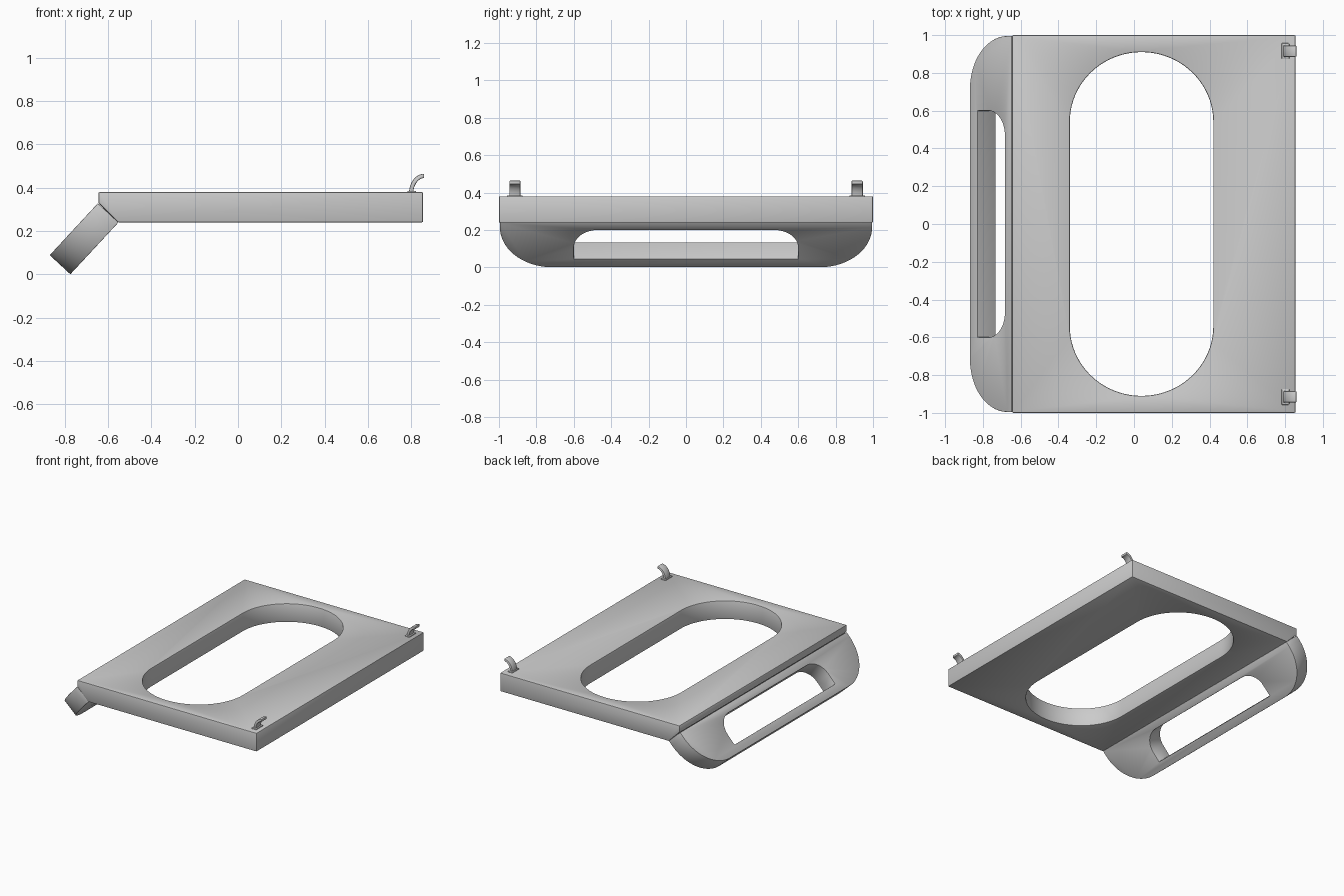
import bpy, bmesh
from math import sin, cos, radians
from mathutils import Matrix, Vector

if "Cube" in bpy.data.objects:
    bpy.data.objects.remove(bpy.data.objects["Cube"], do_unlink=True)

grey = bpy.data.materials.new("light_grey")
grey.use_nodes = True
grey.diffuse_color = (0.6, 0.6, 0.6, 1)
grey.node_tree.nodes["Principled BSDF"].inputs["Base Color"].default_value = grey.diffuse_color


def arc(cx, cy, rx, ry, start, end, steps=20):
    """Points along an elliptical arc."""
    angles = [radians(start + (end - start) * i / steps) for i in range(steps + 1)]
    return [(cx + rx * cos(a), cy + ry * sin(a)) for a in angles]


def frame(origin, u, v):
    """Local axes for a flat profile: u, v and their normal."""
    u, v = Vector(u).normalized(), Vector(v).normalized()
    m = Matrix((u, v, u.cross(v))).transposed().to_4x4()
    return Matrix.Translation(origin) @ m


def prism(name, points, axes, low, high):
    """Extrude a closed profile between two heights along its normal."""
    bm = bmesh.new()
    face = bm.faces.new([bm.verts.new((x, y, low)) for x, y in points])
    out = bmesh.ops.extrude_face_region(bm, geom=[face])["geom"]
    moved = [v for v in out if isinstance(v, bmesh.types.BMVert)]
    bmesh.ops.translate(bm, verts=moved, vec=(0, 0, high - low))
    bm.transform(axes)
    bmesh.ops.recalc_face_normals(bm, faces=bm.faces)
    mesh = bpy.data.meshes.new(name)
    bm.to_mesh(mesh)
    bm.free()
    mesh.materials.append(grey)
    ob = bpy.data.objects.new(name, mesh)
    bpy.context.collection.objects.link(ob)
    return ob


def activate(ob):
    bpy.ops.object.select_all(action="DESELECT")
    ob.select_set(True)
    bpy.context.view_layer.objects.active = ob


def cut(ob, cutter):
    activate(ob)
    mod = ob.modifiers.new("opening", "BOOLEAN")
    mod.operation, mod.solver, mod.object = "DIFFERENCE", "EXACT", cutter
    bpy.ops.object.modifier_apply(modifier=mod.name)
    bpy.data.objects.remove(cutter, do_unlink=True)


def finish(ob, bevel):
    activate(ob)
    mod = ob.modifiers.new("edge", "BEVEL")
    mod.width, mod.segments, mod.limit_method = bevel, 2, "ANGLE"
    mod.angle_limit = radians(40)
    bpy.ops.object.modifier_apply(modifier=mod.name)
    bpy.ops.object.shade_smooth_by_angle(angle=radians(30))


side = frame((0, 0, 0), (1, 0, 0), (0, 0, 1))
flat = frame((0, 0, 0), (1, 0, 0), (0, 1, 0))

# Flat tray with a slanted lower edge and a long rounded opening
tray = prism("tray", [(-0.645, 0.38), (0.855, 0.38), (0.855, 0.24),
                      (-0.555, 0.24), (-0.645, 0.33)], side, -1, 1)
opening = arc(0.04, 0.54, 0.38, 0.37, 0, 180, 40) + arc(0.04, -0.54, 0.38, 0.37, 180, 360, 40)
cut(tray, prism("opening_cutter", opening, flat, 0, 1))
finish(tray, 0.006)

# Sloping handle with rounded outer corners and a grip slot
slope = frame((-0.552, 0, 0.24), (0, 1, 0), (-0.68, 0, -0.733))
length = 0.327
outline = ([(-0.995, 0), (0.995, 0)]
           + arc(0.715, length - 0.29, 0.28, 0.29, 0, 90)
           + arc(-0.715, length - 0.29, 0.28, 0.29, 90, 180))
handle = prism("handle", outline, slope, 0, 0.13)
slot = ([(0.6, 0.265), (-0.6, 0.265)]
        + arc(-0.47, 0.185, 0.13, 0.13, 180, 270, 12)
        + arc(0.47, 0.185, 0.13, 0.13, 270, 360, 12))
cut(handle, prism("slot_cutter", slot, slope, -0.1, 0.3))
finish(handle, 0.003)

# Two curved hooks with thin feet at the far corners
hook_profile = (arc(0.862, 0.375, 0.072, 0.09, 180, 92, 12)
                + arc(0.862, 0.375, 0.052, 0.07, 92, 180, 12))
foot_profile = [(0.782, 0.375), (0.822, 0.375), (0.822, 0.386), (0.782, 0.386)]
for label, y in (("front", 0.915), ("back", -0.915)):
    finish(prism(label + "_hook", hook_profile, side, y - 0.03, y + 0.03), 0.005)
    finish(prism(label + "_hook_foot", foot_profile, side, y - 0.042, y + 0.042), 0.003)
